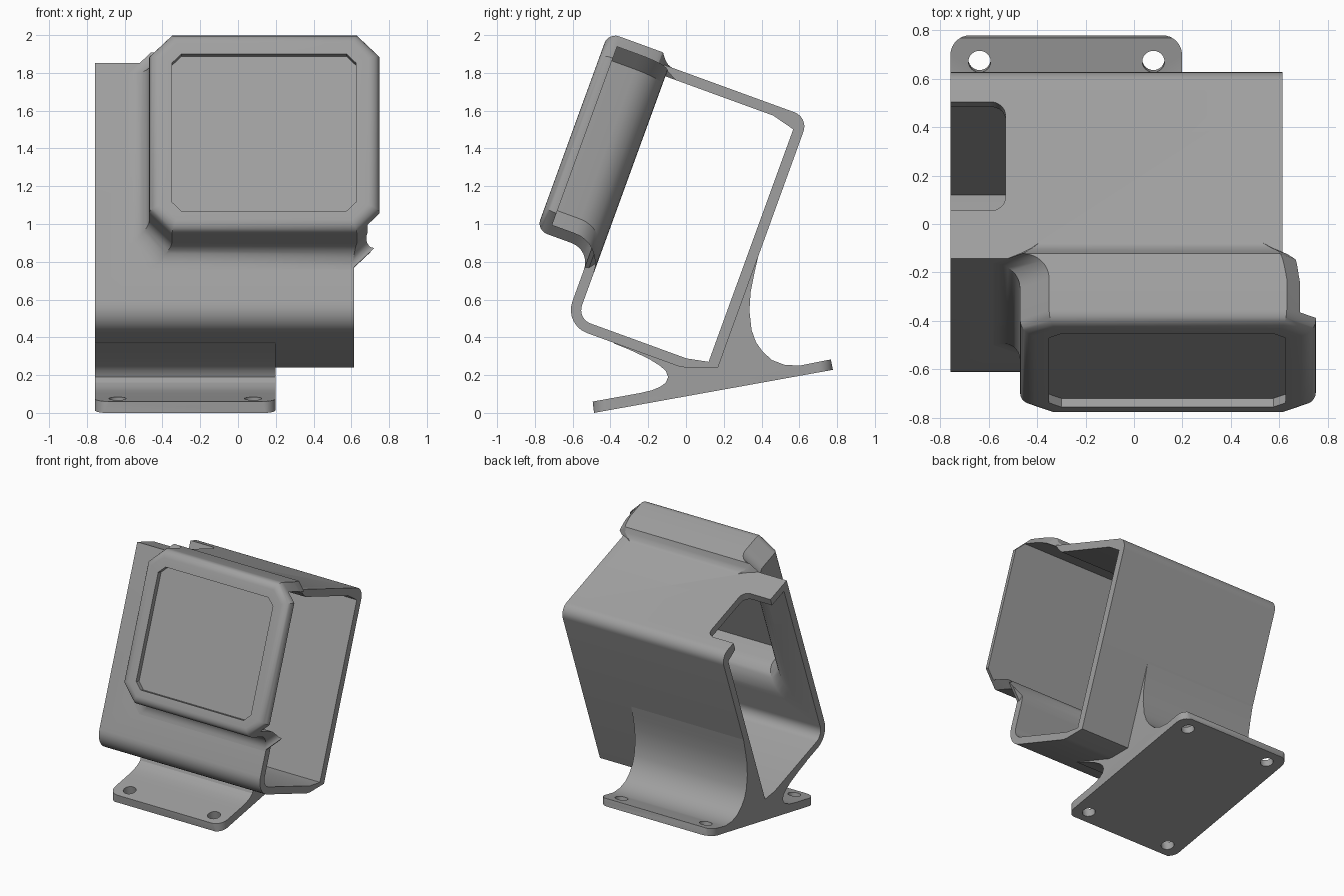
import bpy, bmesh, math

if "Cube" in bpy.data.objects:
    bpy.data.objects.remove(bpy.data.objects["Cube"])

TILT = math.radians(20)
C, S = math.cos(TILT), math.sin(TILT)

grey = bpy.data.materials.new("plain_grey")
grey.diffuse_color = (0.35, 0.35, 0.35, 1)
grey.use_nodes = True
grey.node_tree.nodes["Principled BSDF"].inputs["Base Color"].default_value = grey.diffuse_color


def P(n, v):
    """Tilted frame (n = out of the front, v = up the front) to (y, z)."""
    return (-C * n + S * v, S * n + C * v)


def loft(name, rings):
    """Closed solid through rings of equal point count."""
    bm = bmesh.new()
    vr = [[bm.verts.new(p) for p in r] for r in rings]
    k = len(vr[0])
    for a, b in zip(vr, vr[1:]):
        for i in range(k):
            j = (i + 1) % k
            bm.faces.new((a[i], a[j], b[j], b[i]))
    bm.faces.new(vr[0][::-1])
    bm.faces.new(vr[-1])
    bmesh.ops.recalc_face_normals(bm, faces=bm.faces)
    me = bpy.data.meshes.new(name)
    bm.to_mesh(me)
    bm.free()
    ob = bpy.data.objects.new(name, me)
    bpy.context.collection.objects.link(ob)
    me.materials.append(grey)
    return ob


def prism(name, yz, x0, x1):
    return loft(name, [[(x, y, z) for y, z in yz] for x in (x0, x1)])


def boolean(ob, tool, op):
    m = ob.modifiers.new(op, 'BOOLEAN')
    m.operation, m.object, m.solver = op, tool, 'EXACT'
    bpy.context.view_layer.objects.active = ob
    bpy.ops.object.modifier_apply(modifier=m.name)
    bpy.data.objects.remove(tool)


def arc(cx, cy, r, a0, a1, k=8):
    return [(cx + r * math.cos(math.radians(a0 + (a1 - a0) * i / k)),
             cy + r * math.sin(math.radians(a0 + (a1 - a0) * i / k)))
            for i in range(k + 1)]


def octagon(n, l, r, b, t, c):
    """Chamfered rectangle in the tilted front plane at depth n."""
    pts = [(l + c, b), (r - c, b), (r, b + c), (r, t - c),
           (r - c, t), (l + c, t), (l, t - c), (l, b + c)]
    return [(x, *P(n, v)) for x, v in pts]


def smooth(ob):
    bpy.ops.object.select_all(action='DESELECT')
    ob.select_set(True)
    bpy.context.view_layer.objects.active = ob
    bpy.ops.object.shade_smooth_by_angle(angle=math.radians(28))


# Tilted tube: outer and inner profiles
outer = ([(-.077, .284), (.082, .2256), (.12, .218)] + arc(.637, .348, .13, -90, 0)
         + [(.767, 1.692)] + arc(.005, 1.612, .08, 90, 180))
inner = ([(-.02, .295), (.096, .272)] + arc(.637, .347, .075, -90, 0)
         + [(.712, 1.637), (.105, 1.637), (-.02, 1.605)])
housing = prism("housing", [P(*p) for p in outer], -.757, .613)
tube_hole = prism("tube_hole", [P(*p) for p in inner], -1, 1)

# Display head: rounded front edge, filleted neck towards the tube
rings = []
for i in range(7):
    a = math.radians(90 * i / 6)
    e = .06 * (1 - math.sin(a))
    rings.append(octagon(1.015 + .06 * math.cos(a), -.47 + e, .75 - e,
                         .638 + e, 1.752 - e, .12 - .586 * e))
for i in range(9):
    a = math.radians(90 * i / 8)
    f = .11 * (1 - math.cos(a))
    n = .877 - .11 * math.sin(a)
    rings.append(octagon(n, -.47 - f, .75 - .03 * i / 8, .638 - f, 1.752, .12))
for n, r, t in ((.745, .715, 1.722), (.72, .68, 1.70), (.69, .64, 1.69), (.65, .61, 1.685)):
    rings.append(octagon(n, -.58 + (.767 - n), r, .528, t, .12))
boolean(housing, loft("head", rings), 'UNION')

# Head cavity, open to the tube and to the right
rings = [octagon(1.006, -.415, 1, .693, 1.697, .08), octagon(.877, -.415, 1, .693, 1.697, .08)]
for i in range(1, 9):
    a = math.radians(90 * i / 8)
    f = .165 * (1 - math.cos(a))
    n = .877 - .165 * math.sin(a)
    rings.append(octagon(n, -.415 - f, 1, .693 - f, 1.697 - .03 * (i / 8) ** 2, .08))
rings.append(octagon(.64, -.58, 1, .528, 1.63, .08))
boolean(housing, tube_hole, 'DIFFERENCE')
boolean(housing, loft("head_hole", rings), 'DIFFERENCE')

# Shallow display recess in the front
boolean(housing, loft("recess", [octagon(n, -.35, .625, .747, 1.63, .05) for n in (1.037, 1.2)]),
        'DIFFERENCE')

# Notch in the left of the top wall, rounded inner corners
notch = ([(-1, .08)] + arc(-.59, .14, .06, -90, 0) + arc(-.59, .497, .06, 0, 90) + [(-1, .557)])
boolean(housing, loft("notch", [[(x, *P(n, v)) for x, n in notch] for v in (1.5, 1.8)]),
        'DIFFERENCE')
smooth(housing)

# Foot: sloping plate flowing into the tube
foot_yz = [(-.487, 0), (-.494, .06), (-.243, .105), (-.18, .12), (-.137, .138), (-.107, .16),
           (-.095, .19), (-.107, .222), (-.137, .249), (-.2, .288), (-.296, .333), (-.38, .367),
           (-.38, .385), (0, .255), (.158, .255), (.378, .86), (.385, .84),
           (.362, .74), (.342, .64), (.336, .54), (.347, .44), (.37, .375), (.407, .323),
           (.455, .28), (.52, .255), (.6, .25), (.767, .283), (.778, .228)]
foot = prism("foot", foot_yz, -1, .5)
x0, x1, y0, y1, r = -.757, .198, -.494, .778, .08
plan = (arc(x0 + r, y0 + r, r, 180, 270) + arc(x1 - r, y0 + r, r, 270, 360)
        + arc(x1 - r, y1 - r, r, 0, 90) + arc(x0 + r, y1 - r, r, 90, 180))
boolean(foot, loft("foot_plan", [[(x, y, z) for x, y in plan] for z in (-.5, 1.5)]), 'INTERSECT')

# Screw holes, square to the plate
k = math.tan(math.radians(10.2))
for x in (-.637, .08):
    for y, z in ((-.4, .045), (.675, .235)):
        ring = arc(x, y, .046, 0, 345, 23)
        boolean(foot, loft("screw_hole", [[(px, py - k * h, z + h) for px, py in ring]
                                          for h in (-.12, .1)]), 'DIFFERENCE')
smooth(foot)
